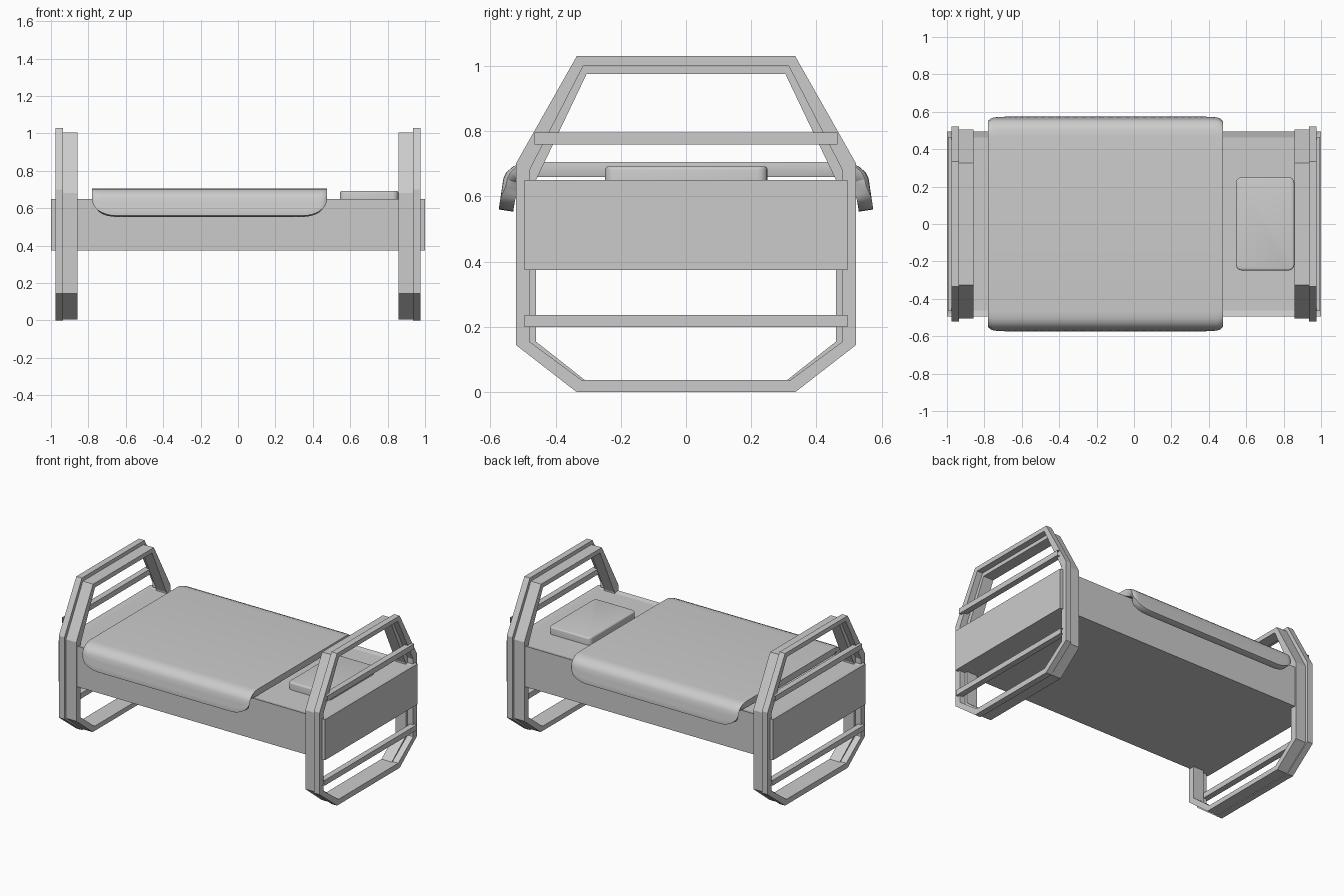
import bpy, bmesh
from math import sqrt

if "Cube" in bpy.data.objects:
    bpy.data.objects.remove(bpy.data.objects["Cube"], do_unlink=True)

grey = bpy.data.materials.new("light_grey")
grey.use_nodes = True
COLOUR = (0.6, 0.6, 0.6, 1)
grey.diffuse_color = COLOUR
grey.node_tree.nodes["Principled BSDF"].inputs["Base Color"].default_value = COLOUR


def finish(name, bm):
    bmesh.ops.recalc_face_normals(bm, faces=bm.faces)
    mesh = bpy.data.meshes.new(name)
    bm.to_mesh(mesh)
    bm.free()
    mesh.materials.append(grey)
    obj = bpy.data.objects.new(name, mesh)
    bpy.context.scene.collection.objects.link(obj)
    return obj


def box(x0, x1, y0, y1, z0, z1):
    bm = bmesh.new()
    bmesh.ops.create_cube(bm, size=1)
    for v in bm.verts:
        v.co.x = x1 if v.co.x > 0 else x0
        v.co.y = y1 if v.co.y > 0 else y0
        v.co.z = z1 if v.co.z > 0 else z0
    bm.normal_update()
    return bm


def smooth(obj, angle):
    for o in bpy.context.selected_objects:
        o.select_set(False)
    obj.select_set(True)
    bpy.context.view_layer.objects.active = obj
    bpy.ops.object.shade_smooth_by_angle(angle=angle)


def hoop(name, x0, x1, outer, inner):
    """Octagonal hoop: half outlines in (y, z), mirrored across y = 0."""
    bm = bmesh.new()
    loops = []
    for half in (outer, inner):
        pts = half + [(-y, z) for y, z in reversed(half)]
        for x in (x0, x1):
            loops.append([bm.verts.new((x, y, z)) for y, z in pts])
    o0, o1, i0, i1 = loops
    for a, b in ((o0, o1), (o1, i1), (i1, i0), (i0, o0)):
        for k in range(len(a)):
            n = (k + 1) % len(a)
            bm.faces.new((a[k], a[n], b[n], b[k]))
    return finish(name, bm)


# Bed base with a shallow recessed top
bm = box(-1, 1, -0.495, 0.495, 0.375, 0.65)
top = [f for f in bm.faces if f.normal.z > 0.9]
bmesh.ops.inset_region(bm, faces=top, thickness=0.045, depth=0)
for v in top[0].verts:
    v.co.z -= 0.008
finish("bed_base", bm)

# End frames: a large outer hoop, a slightly smaller inner hoop and two slats
big = [(0.335, 1.03), (0.522, 0.70), (0.522, 0.145), (0.335, 0.0)]
big_hole = [(0.315, 1.0), (0.48, 0.68), (0.48, 0.155), (0.32, 0.037)]
small = [(0.325, 1.005), (0.505, 0.68), (0.505, 0.145), (0.33, 0.005)]
small_hole = [(0.305, 0.975), (0.46, 0.65), (0.46, 0.155), (0.31, 0.037)]
for side, s in (("head", 1), ("foot", -1)):
    hoop(side + "_outer_hoop", s * 0.935, s * 0.977, big, big_hole)
    hoop(side + "_inner_hoop", s * 0.858, s * 0.935, small, small_hole)
    for label, w, z in (("upper", 0.465, 0.76), ("lower", 0.495, 0.20)):
        bm = box(min(s * 0.955, s * 0.995), max(s * 0.955, s * 0.995), -w, w, z, z + 0.036)
        ends = [f for f in bm.faces if abs(f.normal.y) > 0.9]
        bmesh.ops.delete(bm, geom=ends, context='FACES_ONLY')
        finish(side + "_" + label + "_slat", bm)

# Pillow: rounded corners, softened top rim
bm = box(0.545, 0.857, -0.248, 0.25, 0.64, 0.692)
upright = [e for e in bm.edges if abs(e.verts[0].co.z - e.verts[1].co.z) > 0.01]
bmesh.ops.bevel(bm, geom=upright, offset=0.03, segments=4, profile=0.5, affect='EDGES')
rim = [e for e in bm.edges if all(v.co.z > 0.69 for v in e.verts)]
bmesh.ops.bevel(bm, geom=rim, offset=0.01, segments=3, profile=0.5, affect='EDGES')
smooth(finish("pillow", bm), 0.6)

# Blanket: a sheet draped over both sides, with rounded lower corners
X0, X1, CORNER = -0.78, 0.475, 0.13
N = 40
shoulder = [(0.47, 0.705), (0.505, 0.702), (0.53, 0.692), (0.55, 0.675), (0.56, 0.655)]
bm = bmesh.new()
rows = []
for i in range(N + 1):
    t = i / N
    t = t * t * (3 - 2 * t)  # denser columns near the ends
    x = X0 + (X1 - X0) * t
    u = max(0, 1 - min(x - X0, X1 - x) / CORNER)
    hem = 0.56 + 0.085 * (1 - sqrt(max(0, 1 - u * u)))
    pull = 0.012 * max(0, 1 - min(x - X0, X1 - x) / 0.03) ** 2
    half = [(y - pull, z) for y, z in shoulder]
    for k in (1, 2, 3):
        z = 0.655 + (hem - 0.655) * k / 3
        half.append((0.56 + 0.15 * (0.655 - z) - pull, z))
    section = [(-y, z) for y, z in reversed(half)] + half
    rows.append([bm.verts.new((x, y, z)) for y, z in section])
for a, b in zip(rows, rows[1:]):
    for k in range(len(a) - 1):
        bm.faces.new((a[k], b[k], b[k + 1], a[k + 1]))
blanket = finish("blanket", bm)
if sum(p.normal.z * p.area for p in blanket.data.polygons) < 0:
    blanket.data.flip_normals()
solid = blanket.modifiers.new("thickness", 'SOLIDIFY')
solid.thickness = 0.045
solid.offset = -1
soft = blanket.modifiers.new("soft_hem", 'BEVEL')
soft.width = 0.008
soft.segments = 2
soft.limit_method = 'ANGLE'
soft.angle_limit = 1.0
for p in blanket.data.polygons:
    p.use_smooth = True
